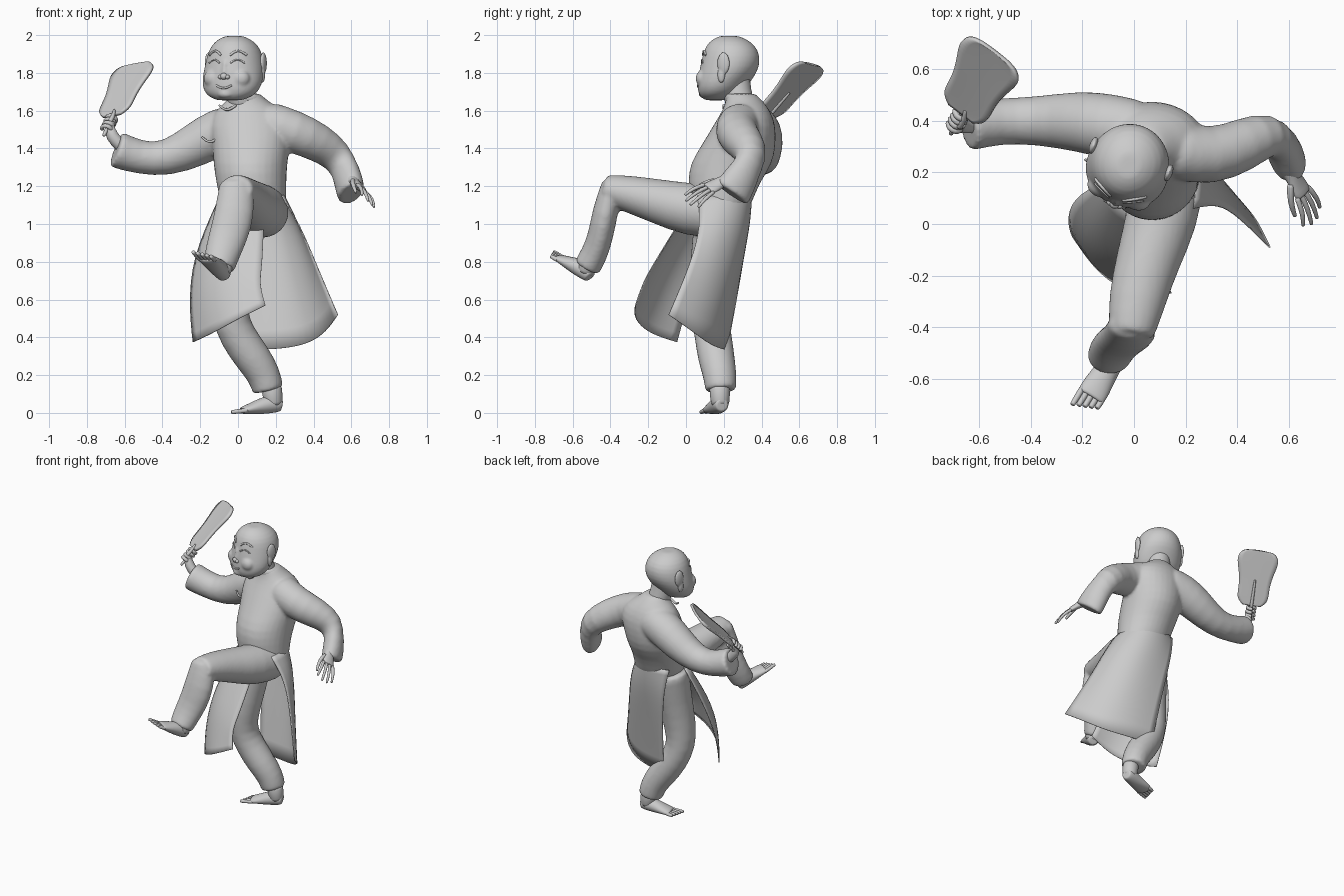
import bpy, bmesh, math
from mathutils import Vector, Matrix

if "Cube" in bpy.data.objects:
    bpy.data.objects.remove(bpy.data.objects["Cube"])

grey = bpy.data.materials.new("plain grey")
grey.use_nodes = True
grey.diffuse_color = (.6, .6, .6, 1)
grey.node_tree.nodes["Principled BSDF"].inputs["Base Color"].default_value = (.6, .6, .6, 1)

UP, DEPTH = Vector((0, 0, 1)), Vector((0, 1, 0))


def add_tube(bm, rings, ref=UP, flat=False, sides=16, cap=.8):
    """Closed loft through rings of (x, y, z, side radius, other radius)."""
    centres = [Vector(r[:3]) for r in rings]
    loops = []
    last = len(rings) - 1
    for i, ring in enumerate(rings):
        tangent = UP if flat else (centres[min(i + 1, last)] - centres[max(i - 1, 0)]).normalized()
        side = ref.cross(tangent).normalized()
        other = tangent.cross(side)
        scales = [cap, 1] if i == 0 else [1, cap] if i == last else [1]
        for scale in scales:
            loop = []
            for k in range(sides):
                a = math.tau * k / sides
                offset = side * ring[3] * math.cos(a) + other * ring[-1] * math.sin(a)
                loop.append(bm.verts.new(centres[i] + offset * scale))
            loops.append(loop)
    for low, high in zip(loops, loops[1:]):
        for k in range(sides):
            n = (k + 1) % sides
            bm.faces.new((low[k], low[n], high[n], high[k]))
    bm.faces.new(loops[0][::-1])
    bm.faces.new(loops[-1])


def add_ball(bm, centre, size):
    matrix = Matrix.Translation(centre) @ Matrix.Diagonal((*size, 1))
    bmesh.ops.create_uvsphere(bm, u_segments=20, v_segments=12, radius=1, matrix=matrix)


def finish(name, bm, subdivide=1, voxel=0, thickness=0, matrix=None):
    """Turn the bmesh into a smooth object with its modifiers."""
    bmesh.ops.recalc_face_normals(bm, faces=bm.faces)
    if matrix:
        bm.transform(matrix)
    for face in bm.faces:
        face.smooth = True
    mesh = bpy.data.meshes.new(name)
    bm.to_mesh(mesh)
    bm.free()
    mesh.materials.append(grey)
    obj = bpy.data.objects.new(name, mesh)
    bpy.context.collection.objects.link(obj)
    rounding = obj.modifiers.new("round", "SUBSURF")
    rounding.levels = rounding.render_levels = subdivide
    rounding.boundary_smooth = "PRESERVE_CORNERS"
    if thickness:
        obj.modifiers.new("thickness", "SOLIDIFY").thickness = thickness
    if voxel:
        fuse = obj.modifiers.new("fuse", "REMESH")
        fuse.mode, fuse.voxel_size, fuse.use_smooth_shade = "VOXEL", voxel, True
        relax = obj.modifiers.new("relax", "SMOOTH")
        relax.factor, relax.iterations = .5, 4


def tube(name, rings, **options):
    bm = bmesh.new()
    add_tube(bm, rings, **options)
    finish(name, bm)


# Gown body with both sleeves fused in
bm = bmesh.new()
add_tube(bm, [(.09, .18, 1.05, .17, .14), (.08, .19, 1.13, .18, .17), (.07, .2, 1.22, .19, .195),
              (.065, .24, 1.32, .2, .225), (.07, .28, 1.42, .21, .2), (.07, .31, 1.52, .23, .17),
              (.06, .32, 1.6, .19, .13), (.05, .31, 1.65, .11, .1), (.04, .29, 1.69, .08, .08)],
         ref=DEPTH, flat=True)
add_tube(bm, [(.02, .36, 1.52, .12), (-.1, .38, 1.49, .13), (-.22, .4, 1.42, .12), (-.38, .4, 1.34, .095),
              (-.52, .4, 1.35, .09), (-.645, .38, 1.395, .1)], cap=.95)
add_tube(bm, [(.16, .29, 1.53, .12), (.3, .255, 1.49, .115), (.43, .31, 1.43, .105), (.53, .355, 1.36, .09),
              (.575, .31, 1.27, .075, .095), (.6, .24, 1.16, .07, .11)], cap=.95)
finish("gown", bm, voxel=.011)

# Trousers: hips, raised leg and standing leg
bm = bmesh.new()
add_tube(bm, [(.07, .18, 1.0, .16, .13), (.08, .18, 1.15, .17, .15)], ref=DEPTH, flat=True)
add_tube(bm, [(.14, .2, 1.06, .14), (.11, .02, 1.075, .145), (.05, -.15, 1.12, .125, .12),
              (.01, -.3, 1.16, .115, .1), (-.01, -.43, 1.185, .09, .08)], cap=.9)
add_tube(bm, [(-.01, -.385, 1.22, .09, .06), (-.015, -.43, 1.06, .11, .07), (-.05, -.45, .94, .105, .068),
              (-.085, -.485, .84, .095, .072), (-.1, -.525, .77, .085, .075)], ref=DEPTH, cap=.9)
add_tube(bm, [(.01, .18, 1.08, .135), (-.01, .145, .85, .12), (-.04, .12, .66, .11), (-.05, .125, .52, .1),
              (.0, .145, .4, .1), (.08, .16, .29, .1), (.14, .18, .2, .09), (.16, .185, .12, .085)],
         ref=DEPTH, cap=.9)
finish("trousers", bm, voxel=.011)


def panel(name, rows):
    """Hanging cloth sheet through rows of points."""
    bm = bmesh.new()
    grid = [[bm.verts.new(p) for p in row] for row in rows]
    for high, low in zip(grid, grid[1:]):
        for k in range(len(high) - 1):
            bm.faces.new((high[k], high[k + 1], low[k + 1], low[k]))
    finish(name, bm, subdivide=2, thickness=.006)


# Gown skirts, split at the sides
panel("back_skirt", [
    [(.23, .06, 1.15), (.26, .2, 1.16), (.18, .34, 1.16), (.04, .36, 1.16), (-.08, .31, 1.15)],
    [(.33, .08, 1.0), (.33, .2, 1.0), (.22, .33, 1.0), (.06, .35, 1.0), (-.05, .335, 1.0)],
    [(.41, .03, .8), (.38, .14, .76), (.28, .25, .74), (.14, .29, .74), (-.01, .295, .74)],
    [(.53, -.09, .52), (.47, .04, .43), (.37, .13, .36), (.2, .2, .335), (.03, .22, .335)]])
panel("front_skirt", [
    [(-.11, .17, 1.12), (-.08, .08, 1.12), (.03, .03, 1.12), (.14, .03, 1.12)],
    [(-.245, .1, .82), (-.18, -.06, .82), (-.04, -.16, .8), (.13, -.18, .78)],
    [(-.26, .0, .56), (-.19, -.13, .6), (-.04, -.21, .64), (.11, -.23, .69)],
    [(-.24, -.05, .375), (-.14, -.2, .42), (.0, -.28, .5), (.145, -.27, .57)]])


def frame(origin, forward, up=UP):
    """Matrix whose y axis runs forward and z axis runs up."""
    y = Vector(forward).normalized()
    x = y.cross(up).normalized()
    return Matrix.Translation(origin) @ Matrix((x, y, x.cross(y))).transposed().to_4x4()


def foot(name, heel, forward, big_toe):
    bm = bmesh.new()
    add_tube(bm, [(0, -.025, .0, .035, .035), (0, .02, .01, .048, .05), (0, .08, .0, .05, .045),
                  (0, .14, -.012, .058, .03), (0, .19, -.02, .058, .02)])
    add_tube(bm, [(0, .015, .0, .05), (0, .025, .1, .058)], ref=DEPTH)
    for i in range(5):
        x = big_toe * (.044 - .022 * i)
        reach = .26 - .011 * i
        add_tube(bm, [(x, .17, -.02, .014), (x, reach, -.026, .012)], sides=8)
    finish(name, bm, matrix=frame(heel, forward))


foot("raised_foot", (-.08, -.525, .735), (-.11, -.18, .135), 1)
foot("standing_foot", (.205, .185, .04), (-.2, -.05, -.008), -1)

# Open left hand with spread, drooping fingers
bm = bmesh.new()
add_tube(bm, [(0, -.06, 0, .034), (0, .0, 0, .03), (0, .05, 0, .042, .02), (0, .1, 0, .044, .018)])
for i in range(4):
    x = .036 - .024 * i
    add_tube(bm, [(x, .09, 0, .012), (x * 1.4, .16, -.002, .011), (x * 1.6, .245 - abs(x), -.03, .008)], sides=8)
add_tube(bm, [(.03, .03, 0, .016), (.065, .09, -.015, .013), (.06, .16, -.04, .009)], sides=8)
finish("left_hand", bm, matrix=frame((.61, .195, 1.225), (.12, -.2, -.1), (.7, 0, .7)))

# Leaf fan held in the right hand
fan_axis = Vector((.34, .62, .71))
fan_frame = frame((-.65, .46, 1.595), fan_axis, Vector((.8, -.57, .18)).cross(fan_axis))
half = [(.06, -.04), (.11, .0), (.1, .1), (.12, .2), (.145, .28), (.115, .335), (.06, .345)]
bm = bmesh.new()
for side in (-1, 1):
    spine = [bm.verts.new((0, y, 0)) for x, y in half]
    rim = [bm.verts.new((side * x, y, .004)) for x, y in half]
    for k in range(len(half) - 1):
        bm.faces.new((spine[k], spine[k + 1], rim[k + 1], rim[k]))
bmesh.ops.remove_doubles(bm, verts=bm.verts, dist=.0001)
finish("fan_leaf", bm, subdivide=2, thickness=.016, matrix=fan_frame)
bm = bmesh.new()
add_tube(bm, [(0, -.18, 0, .011), (0, -.02, 0, .013), (0, .14, 0, .008)], sides=8)
finish("fan_handle", bm, matrix=fan_frame)

# Right hand curled round the handle
tube("right_wrist", [(-.6, .39, 1.4, .036), (-.65, .385, 1.44, .034), (-.68, .385, 1.49, .038),
                     (-.675, .395, 1.54, .032)])
bm = bmesh.new()
for i in range(4):
    y = -.13 + .025 * i
    curl = [(.03 * math.cos(a), y, .03 * math.sin(a), .013) for a in (-2, -1, 0, 1, 2, 3)]
    add_tube(bm, curl, ref=DEPTH, sides=8)
add_tube(bm, [(.02, -.1, .02, .014), (.025, -.05, .02, .012), (.01, -.01, .02, .008)], sides=8)
finish("right_fingers", bm, matrix=fan_frame)

# Head with full jowls, built facing forward and then turned
head_turn = Matrix.Translation((-.02, .228, 1.65)) @ Matrix.Rotation(math.radians(-20), 4, "Z")
skull = [(0, -.075, .005, .07, .055), (0, -.06, .025, .12, .095), (0, -.045, .055, .15, .122),
         (0, -.03, .1, .165, .137), (0, -.005, .155, .163, .155), (0, .01, .21, .155, .157),
         (0, .012, .27, .14, .147), (0, .005, .318, .105, .112), (0, 0, .345, .05, .055)]


def on_face(x, z, lift=0):
    """Point of the face surface at the given width and height."""
    low, high = next(p for p in zip(skull, skull[1:]) if p[0][2] <= z <= p[1][2])
    t = (z - low[2]) / (high[2] - low[2])
    cy, rx, ry = (low[i] + t * (high[i] - low[i]) for i in (1, 3, 4))
    return Vector((x, cy - ry * math.sqrt(max(0, 1 - (x / rx) ** 2)) - lift, z))


bm = bmesh.new()
add_tube(bm, skull, ref=DEPTH, flat=True, sides=24, cap=.6)
for side in (-1, 1):
    add_ball(bm, on_face(side * .075, .12, -.036), (.055, .045, .05))
add_ball(bm, on_face(0, .04, -.022), (.045, .03, .025))
add_tube(bm, [(*on_face(0, z, -.004), .013) for z in (.13, .17, .21)], ref=DEPTH, sides=8)
finish("head", bm, voxel=.008, matrix=head_turn)

bm = bmesh.new()
add_ball(bm, on_face(0, .132, -.002), (.02, .018, .018))
for side in (-1, 1):
    add_ball(bm, on_face(side * .019, .128, -.003), (.014, .014, .012))
finish("nose", bm, matrix=head_turn)


def face_line(name, width, start, base, bend, radius, sides=(-1, 1)):
    """Raised arc on the face, mirrored for each side."""
    bm = bmesh.new()
    for side in sides:
        arc = []
        for i in range(9):
            t = i / 8
            z = base + bend * math.sin(math.pi * t)
            arc.append((*on_face(side * (start + width * t), z, -.002), radius))
        add_tube(bm, arc, sides=8)
    finish(name, bm, matrix=head_turn)


face_line("eyelids", .07, .03, .202, .018, .005)
face_line("eyebrows", .08, .025, .243, .024, .007)
face_line("lips", .09, -.045, .085, -.016, .006, sides=(1,))

# Ears with long lobes
bm = bmesh.new()
for side in (-1, 1):
    add_ball(bm, (side * .155, .025, .2), (.016, .036, .06))
    add_ball(bm, (side * .154, .012, .14), (.015, .022, .045))
finish("ears", bm, voxel=.006, matrix=head_turn)

# Neck, collar and knotted fastenings
tube("neck", [(.03, .29, 1.62, .08), (.01, .27, 1.7, .075), (.0, .26, 1.79, .08)], ref=DEPTH)
tube("collar", [(.045, .3, 1.645, .1, .095), (.035, .285, 1.69, .085, .08)], ref=DEPTH, flat=True)
for name, x, y, z in (("upper_knot", -.05, .21, 1.6), ("lower_knot", -.14, .23, 1.43)):
    tube(name, [(x + .04, y - .01, z + .03, .008), (x, y - .01, z, .009), (x - .03, y + .01, z + .01, .007),
                (x - .05, y + .02, z + .03, .006)], sides=8)
